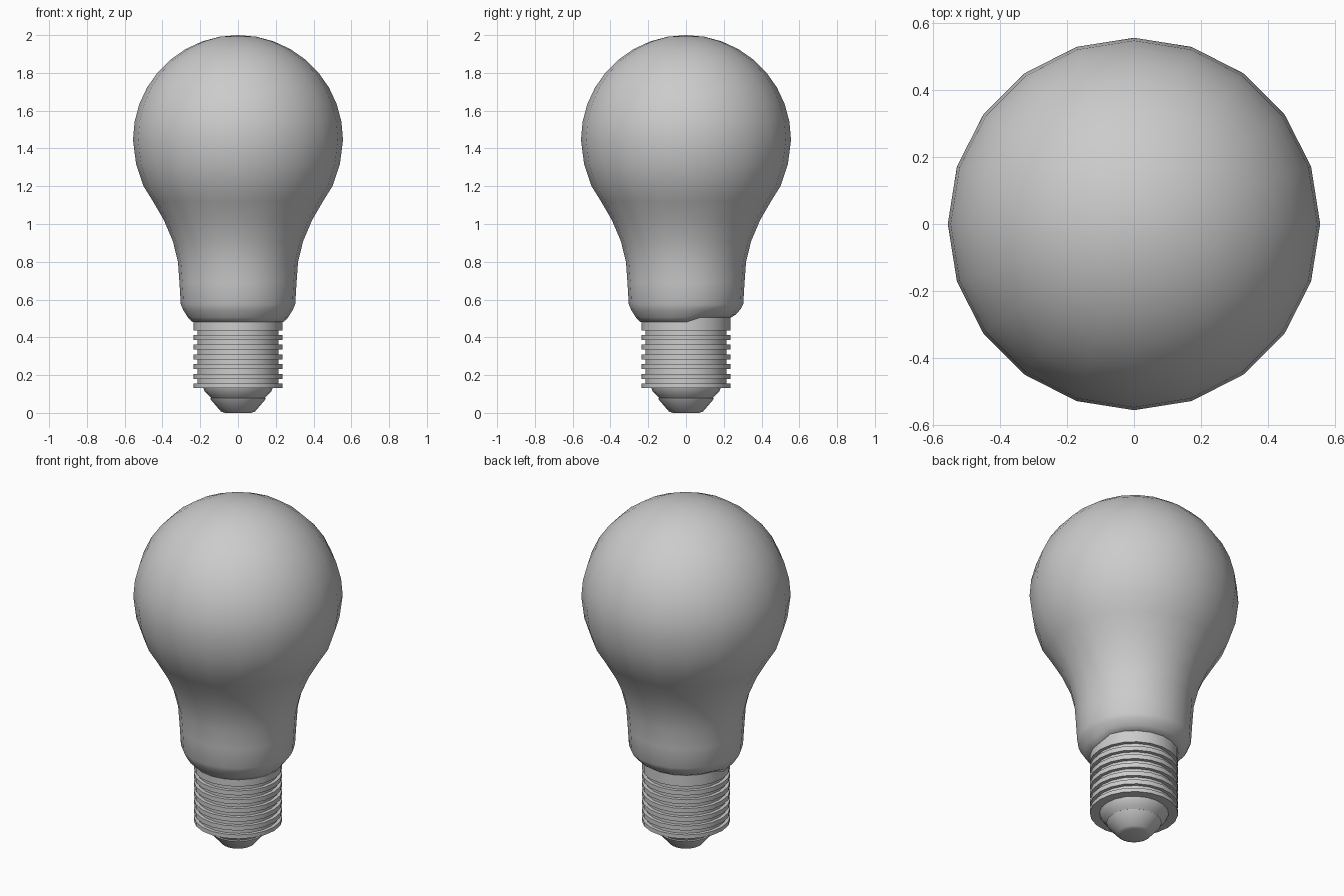
import bpy, math

if "Cube" in bpy.data.objects:
    bpy.data.objects.remove(bpy.data.objects["Cube"])

SIDES = 20

def lathe(name, profile, adjust=None, angle=35):
    """Revolve (radius, z) points about the z axis; zero radius makes a pole."""
    verts, faces, rings = [], [], []
    for r, z in profile:
        start = len(verts)
        if r == 0:
            verts.append((0, 0, z))
            rings.append([start] * SIDES)
            continue
        for i in range(SIDES):
            a = 2 * math.pi * i / SIDES
            zz = adjust(z, math.sin(a)) if adjust else z
            verts.append((r * math.cos(a), r * math.sin(a), zz))
        rings.append(list(range(start, start + SIDES)))
    for low, high in zip(rings, rings[1:]):
        for i in range(SIDES):
            j = (i + 1) % SIDES
            quad = [low[i], low[j], high[j], high[i]]
            faces.append(list(dict.fromkeys(quad)))
    mesh = bpy.data.meshes.new(name)
    mesh.from_pydata(verts, [], faces)
    mesh.update()
    obj = bpy.data.objects.new(name, mesh)
    bpy.context.collection.objects.link(obj)
    bpy.ops.object.select_all(action='DESELECT')
    obj.select_set(True)
    bpy.context.view_layer.objects.active = obj
    bpy.ops.object.shade_smooth_by_angle(angle=math.radians(angle))
    return obj

# Glass bulb: slim neck flowing into a round dome, lower rim raised at the back
glass = [(0.20, 0.48), (0.24, 0.48), (0.265, 0.505), (0.29, 0.545), (0.303, 0.575),
         (0.31, 0.69), (0.318, 0.80), (0.345, 0.91), (0.392, 1.02),
         (0.45, 1.12), (0.50, 1.20), (0.54, 1.32)]
for k in range(9):
    a = math.radians(90 * k / 9)
    glass.append((0.556 * math.cos(a), 1.445 + 0.555 * math.sin(a)))
glass.append((0, 2.0))

def raise_back(z, s):
    lift = 0.025 * min(max(s / 0.3, 0), 1)
    return z + lift * min(max((0.56 - z) / 0.08, 0), 1)

lathe("glass_bulb", glass, raise_back, 60)

# Screw base: stacked square ridges on a cylindrical core
screw = [(0.17, 0.132), (0.235, 0.132)]
for k in range(6):
    z = 0.155 + 0.0515 * k
    screw += [(0.235, z), (0.215, z), (0.215, z + 0.025), (0.235, z + 0.025)]
screw += [(0.235, 0.505), (0.19, 0.505)]
lathe("screw_base", screw)

# Insulator cup under the screw
lathe("insulator_cup", [(0, 0.078), (0.14, 0.078), (0.155, 0.092), (0.177, 0.115),
                        (0.185, 0.134), (0, 0.134)])

# Tapered bottom contact
lathe("bottom_contact", [(0, 0), (0.07, 0), (0.09, 0.007), (0.14, 0.065),
                         (0.147, 0.076), (0.138, 0.082), (0, 0.082)])
